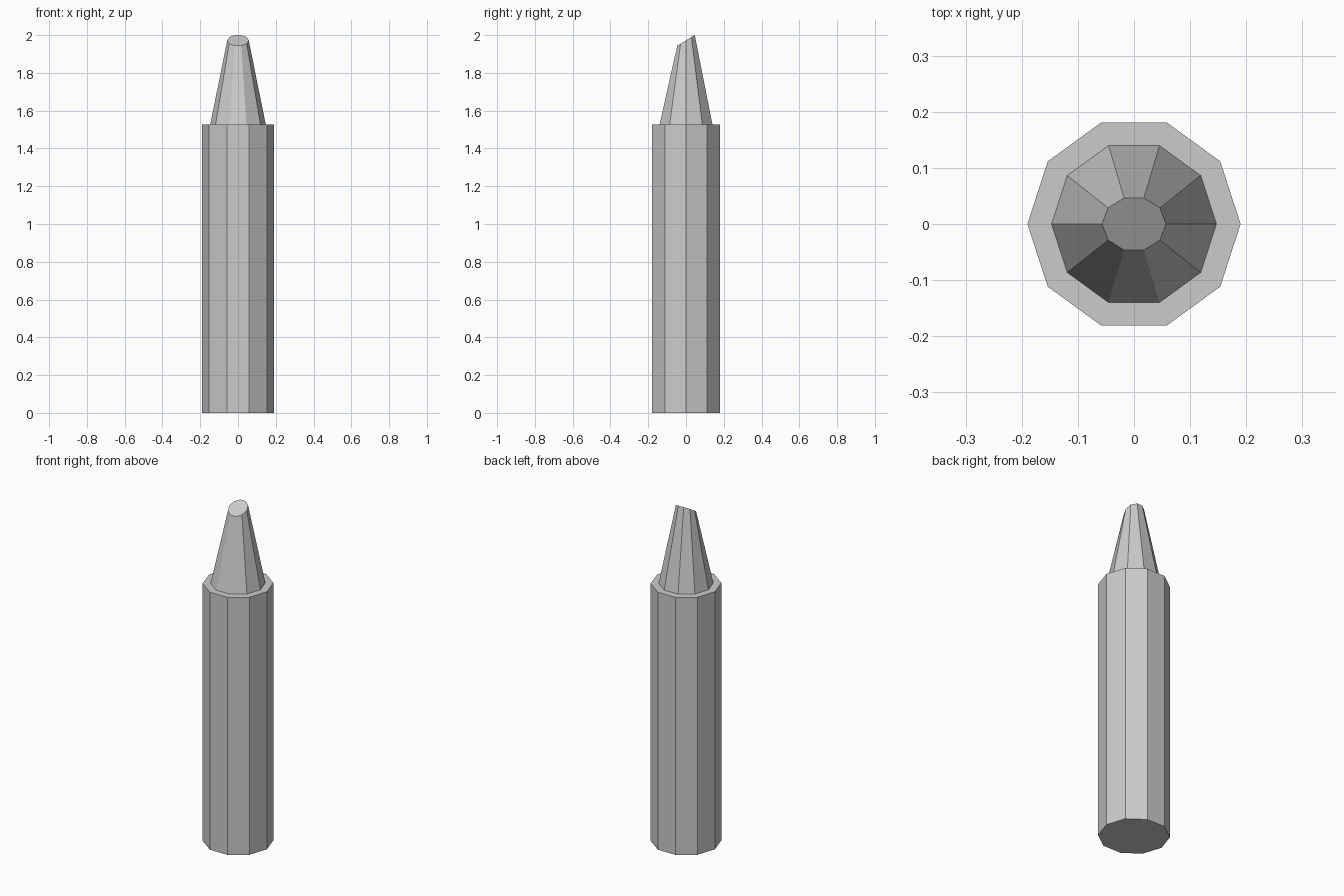
import bpy, bmesh, math

if "Cube" in bpy.data.objects:
    bpy.data.objects.remove(bpy.data.objects["Cube"])

SIDES = 10


def ring(bm, radius, z, tilt=0.0):
    """Ring of vertices, tilted about the x axis."""
    verts = []
    for i in range(SIDES):
        a = 2 * math.pi * i / SIDES
        x, y = radius * math.cos(a), radius * math.sin(a)
        verts.append(bm.verts.new((x, y * math.cos(tilt), z + y * math.sin(tilt))))
    return verts


def bridge(bm, lower, upper):
    for i in range(SIDES):
        j = (i + 1) % SIDES
        bm.faces.new((lower[i], lower[j], upper[j], upper[i]))


bm = bmesh.new()
# Barrel, flat shoulder, tapered tip with a slanted end
rings = [
    ring(bm, 0.19, 0.0),
    ring(bm, 0.19, 1.527),
    ring(bm, 0.147, 1.527),
    ring(bm, 0.057, 1.972, math.radians(31)),
]
for lower, upper in zip(rings, rings[1:]):
    bridge(bm, lower, upper)
bm.faces.new(rings[0][::-1])
bm.faces.new(rings[-1])

mesh = bpy.data.meshes.new("crayon")
bm.to_mesh(mesh)
bm.free()
bpy.context.collection.objects.link(bpy.data.objects.new("crayon", mesh))
